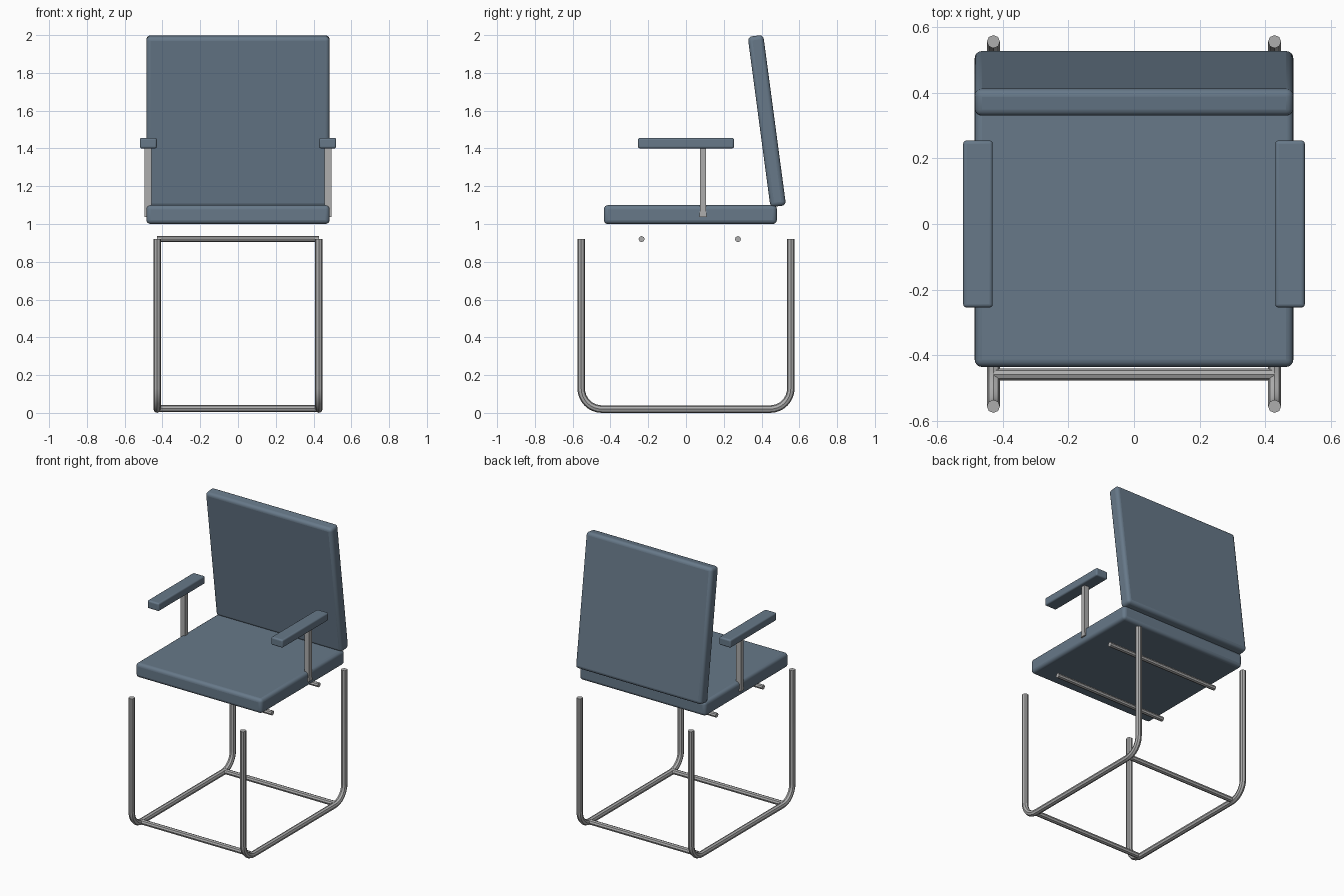
import bpy
from math import sin, cos, pi, radians

if "Cube" in bpy.data.objects:
    bpy.data.objects.remove(bpy.data.objects["Cube"])


def make_material(name, color):
    mat = bpy.data.materials.new(name)
    mat.use_nodes = True
    mat.diffuse_color = color
    mat.node_tree.nodes["Principled BSDF"].inputs["Base Color"].default_value = color
    return mat


FABRIC = make_material("slate blue upholstery", (0.135, 0.19, 0.25, 1))
METAL = make_material("grey metal", (0.42, 0.42, 0.42, 1))


def cushion(name, center, size, bevel, tilt=0):
    """Rounded box, optionally leaning about the x axis."""
    bpy.ops.mesh.primitive_cube_add(size=1, location=center, rotation=(tilt, 0, 0))
    obj = bpy.context.object
    obj.name = name
    obj.scale = size
    bpy.ops.object.transform_apply(location=False, rotation=False, scale=True)
    mod = obj.modifiers.new("rounded edges", "BEVEL")
    mod.width = bevel
    mod.segments = 4
    obj.data.materials.append(FABRIC)
    bpy.ops.object.shade_smooth_by_angle(angle=radians(40))
    return obj


def tube(name, points, radius):
    """Capped round tube swept along a path."""
    curve = bpy.data.curves.new(name, "CURVE")
    curve.dimensions = "3D"
    curve.bevel_depth = radius
    curve.bevel_resolution = 2
    curve.use_fill_caps = True
    spline = curve.splines.new("POLY")
    spline.points.add(len(points) - 1)
    for point, co in zip(spline.points, points):
        point.co = (*co, 1)
    obj = bpy.data.objects.new(name, curve)
    bpy.context.collection.objects.link(obj)
    bpy.ops.object.select_all(action="DESELECT")
    obj.select_set(True)
    bpy.context.view_layer.objects.active = obj
    bpy.ops.object.convert(target="MESH")
    obj = bpy.context.object
    obj.data.materials.clear()
    obj.data.materials.append(METAL)
    bpy.ops.object.shade_smooth_by_angle(angle=radians(40))
    return obj


# Seat and leaning backrest
cushion("seat", (0, 0.023, 1.05), (0.97, 0.916, 0.1), 0.022)
cushion("backrest", (0, 0.428, 1.545), (0.97, 0.083, 0.91), 0.022, radians(7.6))

# U-shaped side frames, armrests and their posts
LEG_X, LEG_Y, LEG_TOP, RADIUS, BEND = 0.428, 0.555, 0.92, 0.02, 0.11
STEPS = 8
arc = [(LEG_Y - BEND + BEND * cos(a), RADIUS + BEND - BEND * sin(a))
       for a in (i * pi / 2 / STEPS for i in range(STEPS + 1))]
half = [(LEG_Y, LEG_TOP)] + arc
profile = half + [(-y, z) for y, z in reversed(half)]

for side, label in ((1, "left"), (-1, "right")):
    tube(label + "_leg_frame", [(side * LEG_X, y, z) for y, z in profile], RADIUS)
    cushion(label + "_armrest", (side * 0.475, 0, 1.428), (0.09, 0.508, 0.055), 0.01)

    bpy.ops.mesh.primitive_cube_add(size=1, location=(side * 0.477, 0.09, 1.222))
    post = bpy.context.object
    post.name = label + "_armrest_post"
    post.scale = (0.036, 0.032, 0.37)
    bpy.ops.object.transform_apply(location=False, rotation=False, scale=True)
    post.data.materials.append(METAL)

    # Slightly flared foot where the post meets the seat
    bpy.ops.mesh.primitive_cone_add(vertices=4, radius1=0.029, radius2=0.0226, depth=0.04,
                                    location=(side * 0.475, 0.09, 1.057))
    foot = bpy.context.object
    foot.name = label + "_post_foot"
    foot.rotation_euler.z = pi / 4
    foot.data.materials.append(METAL)

# Floor crossbars joining the side frames
for y, label in ((-0.458, "front"), (0.458, "back")):
    tube(label + "_floor_bar", [(-LEG_X, y, 0.024), (LEG_X, y, 0.024)], 0.018)

# Rods beneath the seat
for y, label in ((-0.235, "front"), (0.275, "back")):
    tube(label + "_seat_rod", [(-0.43, y, 0.92), (0.43, y, 0.92)], 0.016)
